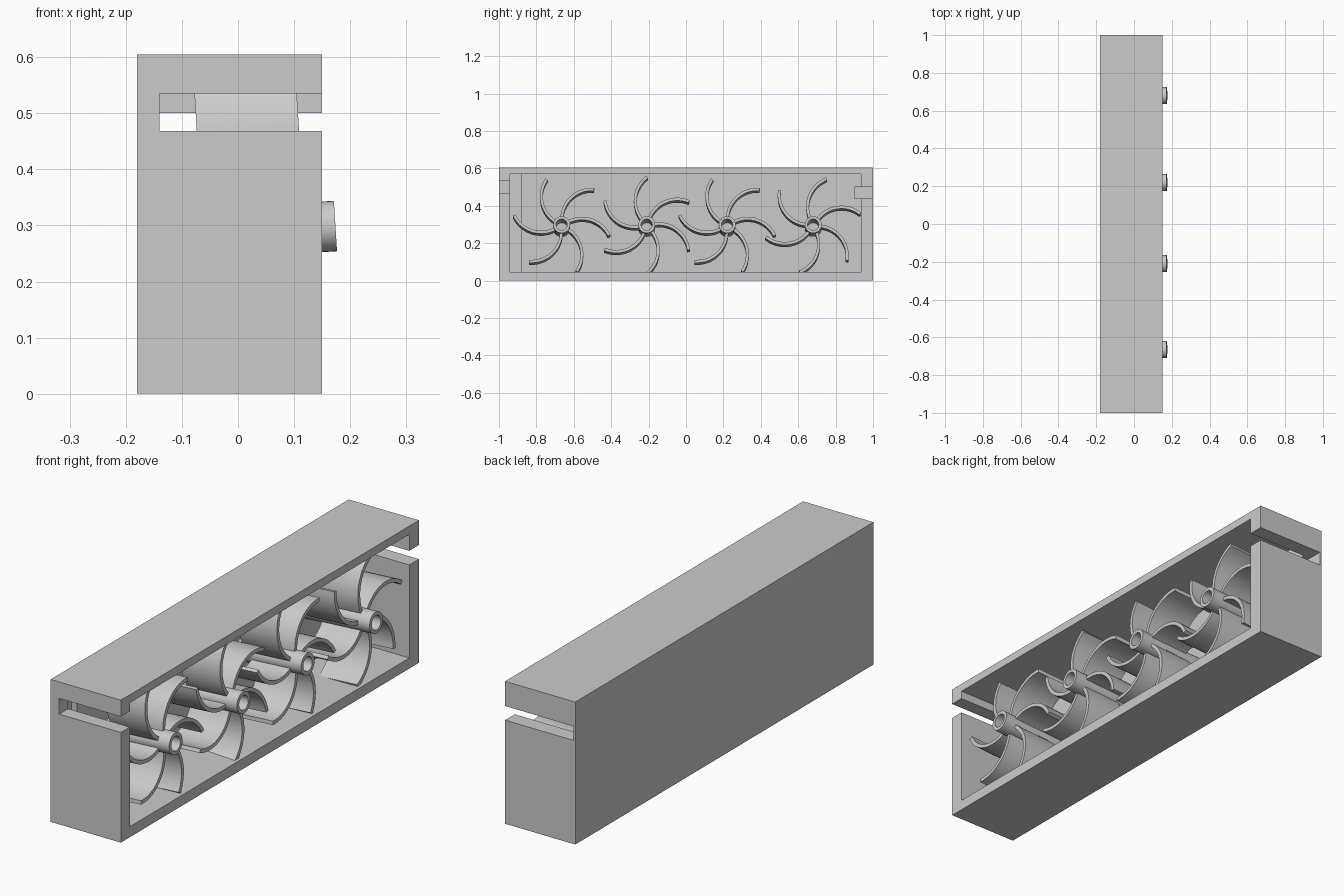
import bpy, bmesh, math

if "Cube" in bpy.data.objects:
    bpy.data.objects.remove(bpy.data.objects["Cube"])

grey = bpy.data.materials.new("light_grey")
grey.diffuse_color = (0.6, 0.6, 0.6, 1)
grey.use_nodes = True
grey.node_tree.nodes["Principled BSDF"].inputs["Base Color"].default_value = grey.diffuse_color


def make_object(name, bm):
    bmesh.ops.recalc_face_normals(bm, faces=bm.faces[:])
    me = bpy.data.meshes.new(name)
    bm.to_mesh(me)
    bm.free()
    me.materials.append(grey)
    ob = bpy.data.objects.new(name, me)
    bpy.context.collection.objects.link(ob)
    return ob


def box(name, x0, x1, y0, y1, z0, z1):
    bm = bmesh.new()
    bmesh.ops.create_cube(bm, size=1)
    for v in bm.verts:
        v.co = ((x0 + x1) / 2 + v.co.x * (x1 - x0),
                (y0 + y1) / 2 + v.co.y * (y1 - y0),
                (z0 + z1) / 2 + v.co.z * (z1 - z0))
    return make_object(name, bm)


def activate(ob):
    bpy.ops.object.select_all(action='DESELECT')
    ob.select_set(True)
    bpy.context.view_layer.objects.active = ob


def extrude_ring(bm, profile, x0, x1):
    """Closed (y, z) profile extruded along x, capped at both ends."""
    face = bm.faces.new([bm.verts.new((x0, y, z)) for y, z in profile])
    out = bmesh.ops.extrude_face_region(bm, geom=[face])
    for v in out["geom"]:
        if isinstance(v, bmesh.types.BMVert):
            v.co.x = x1


# Housing: block opened on the +x side, with a slot in each end wall
housing = box("housing", -0.18, 0.15, -1, 1, 0, 0.605)
cutters = [
    box("cavity_cutter", -0.14, 0.3, -0.94, 0.935, 0.045, 0.57),
    box("groove_cutter", -0.165, 0.0, -0.94, -0.88, 0.045, 0.57),
    box("front_slot_cutter", -0.14, 0.3, -1.1, -0.9, 0.468, 0.535),
    box("back_slot_cutter", -0.172, 0.3, 0.9, 1.1, 0.44, 0.50),
]
activate(housing)
for c in cutters:
    c.hide_render = True
    mod = housing.modifiers.new("cut", 'BOOLEAN')
    mod.operation = 'DIFFERENCE'
    mod.solver = 'EXACT'
    mod.object = c
    bpy.ops.object.modifier_apply(modifier=mod.name)
for c in cutters:
    bpy.data.objects.remove(c, do_unlink=True)


def fan_hub(bm):
    """Hollow tube along x."""
    n = 32
    section = [(-0.14, 0.045), (0.174, 0.045), (0.174, 0.030), (-0.14, 0.030)]
    rings = []
    for i in range(n):
        a = 2 * math.pi * i / n
        rings.append([bm.verts.new((x, r * math.cos(a), r * math.sin(a)))
                      for x, r in section])
    for i in range(n):
        p, q = rings[i], rings[(i + 1) % n]
        for j in range(4):
            k = (j + 1) % 4
            bm.faces.new((p[j], p[k], q[k], q[j]))


def fan_blade(bm, turn):
    """Quarter-arc blade leaving the hub radially, rotated by turn."""
    n, rad, cy, cz, half = 14, 0.16, 0.16, 0.038, 0.008
    angles = [math.radians(180 - 93 * i / n) for i in range(n + 1)]
    pts = [(cy + (rad + half) * math.cos(a), cz + (rad + half) * math.sin(a))
           for a in angles]
    pts += [(cy + (rad - half) * math.cos(a), cz + (rad - half) * math.sin(a))
            for a in reversed(angles)]
    c, s = math.cos(turn), math.sin(turn)
    extrude_ring(bm, [(y * c - z * s, y * s + z * c) for y, z in pts],
                 -0.062, 0.12)


# Four fans in a row, axes tilted slightly upward
for i, (y, tip) in enumerate([(-0.665, 48), (-0.21, 29.5), (0.22, 48), (0.68, 14)]):
    bm = bmesh.new()
    fan_hub(bm)
    for k in range(6):
        fan_blade(bm, math.radians(tip - 49.7 + 60 * k))
    fan = make_object(f"fan_{i + 1}", bm)
    fan.location = (0, y, 0.288)
    fan.rotation_euler = (0, math.radians(-3.6), 0)
    activate(fan)
    bpy.ops.object.shade_smooth_by_angle(angle=math.radians(35))
